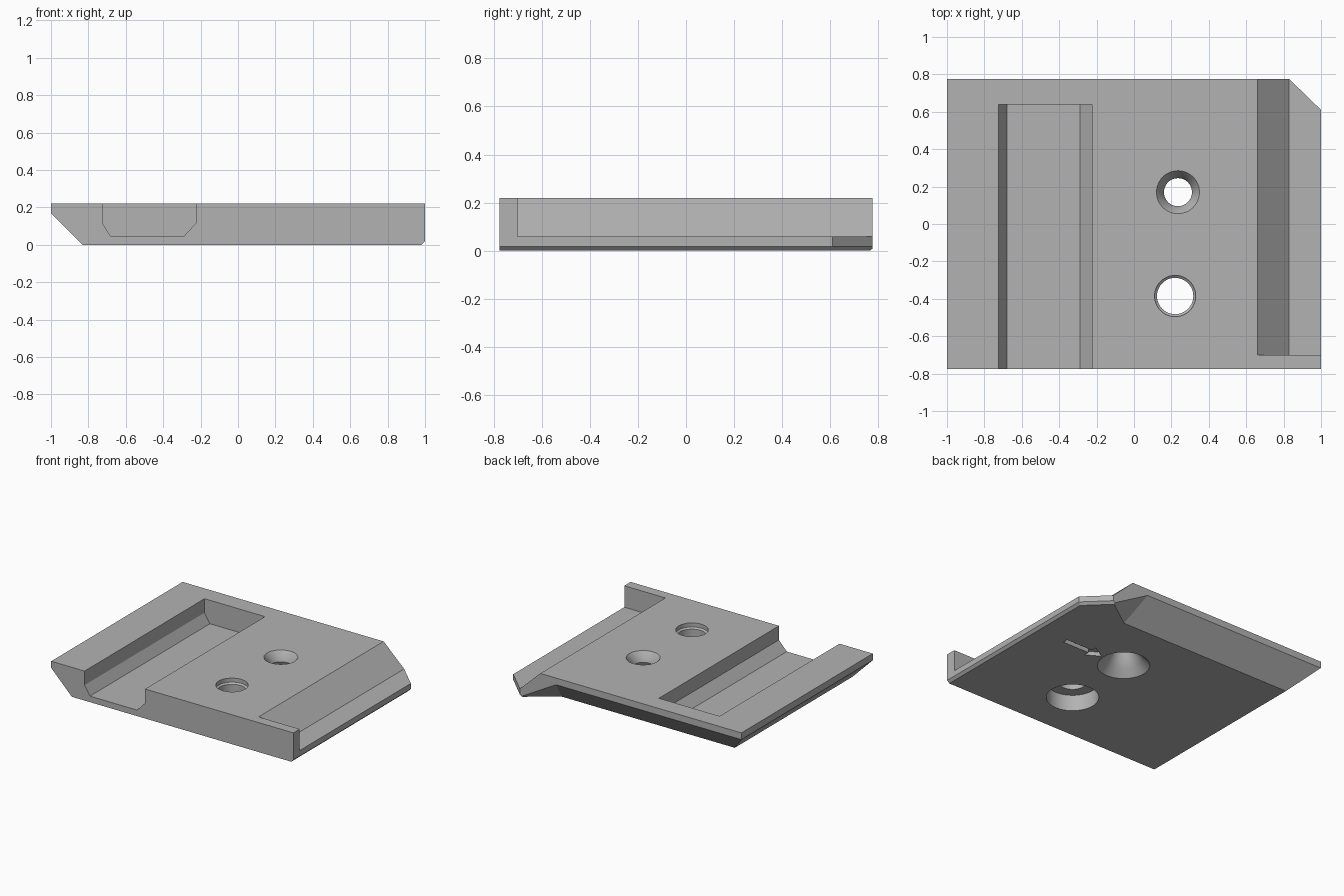
import bpy, bmesh, math
from mathutils import Vector

cube = bpy.data.objects.get("Cube")
if cube:
    bpy.data.objects.remove(cube, do_unlink=True)

TOP, HALF = 0.22, 0.775

grey = bpy.data.materials.new("plain_grey")
grey.use_nodes = True
grey.diffuse_color = (0.45, 0.45, 0.45, 1)
grey.node_tree.nodes["Principled BSDF"].inputs["Base Color"].default_value = grey.diffuse_color


def add_object(name, bm):
    bmesh.ops.recalc_face_normals(bm, faces=bm.faces)
    mesh = bpy.data.meshes.new(name)
    bm.to_mesh(mesh)
    bm.free()
    mesh.materials.append(grey)
    obj = bpy.data.objects.new(name, mesh)
    bpy.context.collection.objects.link(obj)
    return obj


def prism(points, direction):
    """Closed solid made by sweeping a polygon along a direction."""
    bm = bmesh.new()
    face = bm.faces.new([bm.verts.new(p) for p in points])
    swept = bmesh.ops.extrude_face_region(bm, geom=[face])["geom"]
    bmesh.ops.translate(bm, vec=direction, verts=[v for v in swept if isinstance(v, bmesh.types.BMVert)])
    return bm


def cut(target, name, bm):
    cutter = add_object(name, bm)
    cutter.hide_render = True
    mod = target.modifiers.new(name, "BOOLEAN")
    mod.operation, mod.solver, mod.object = "DIFFERENCE", "EXACT", cutter
    bpy.context.view_layer.objects.active = target
    bpy.ops.object.modifier_apply(modifier=name)
    bpy.data.objects.remove(cutter, do_unlink=True)


def xz_prism(profile, y0, y1):
    return prism([(x, y0, z) for x, z in profile], (0, y1 - y0, 0))


def lathe(profile, x, y, steps=48):
    """Closed solid of revolution from (radius, height) pairs."""
    bm = bmesh.new()
    rings = []
    for r, z in profile:
        rings.append([bm.verts.new((x + r * math.cos(a), y + r * math.sin(a), z))
                      for a in (2 * math.pi * i / steps for i in range(steps))])
    for low, high in zip(rings, rings[1:]):
        for i in range(steps):
            j = (i + 1) % steps
            bm.faces.new((low[i], low[j], high[j], high[i]))
    bm.faces.new(rings[0])
    bm.faces.new(rings[-1])
    return bm


# Plate outline with one clipped corner; thin chamfer under the clipped side
body = prism([(-1, -HALF, 0), (1, -HALF, 0), (1, 0.61, 0), (0.83, HALF, 0), (-1, HALF, 0)], (0, 0, TOP))
edges = [e for e in body.edges if all(v.co.z < 0.01 and v.co.x > 0.8 for v in e.verts)
         and sum(v.co.y for v in e.verts) > -0.5]
bmesh.ops.bevel(body, geom=edges, offset=0.018, segments=1, affect="EDGES")
plate = add_object("base_plate", body)

# Sloped underside along the right edge
cut(plate, "side_bevel", xz_prism([(-1.1, 0.27), (-0.73, -0.1), (-1.1, -0.1)], -1, 1))

# Sloped underside along the back edge, with a slanted end near the clipped corner
inner, upper, corner = Vector((0.60, 0.61, 0)), Vector((0.53, HALF, 0.17)), Vector((0.83, HALF, 0))
rise = (upper - inner) * 0.25
end = [inner - rise, upper + rise, corner + (corner - (inner + upper) / 2)]
cut(plate, "back_bevel", prism(end, (-2.5, 0, 0)))

# Open-ended groove with angled lower walls
groove = [(-0.725, 0.4), (-0.725, 0.115), (-0.68, 0.045), (-0.29, 0.045), (-0.225, 0.115), (-0.225, 0.4)]
cut(plate, "groove", xz_prism(groove, -1, 0.64))

# Sloped step down to the thin ledge, leaving a lip at the front
step = [(0.607, 0.27), (0.83, 0.06), (1.2, 0.06), (1.2, 0.27)]
cut(plate, "side_step", xz_prism(step, -0.70, 1))

# Flared hole, then counterbored hole
cut(plate, "flared_hole", lathe([(0.19, -0.02), (0.178, 0), (0.13, 0.05), (0.095, 0.1), (0.075, 0.15),
                                 (0.085, 0.18), (0.115, TOP), (0.125, 0.24)], 0.235, 0.17))
cut(plate, "counterbored_hole", lathe([(0.178, -0.05), (0.178, 0.12), (0.097, 0.12), (0.097, 0.18),
                                       (0.11, 0.19), (0.11, 0.3)], 0.22, -0.385))

# Shallow direction arrow cut into the underside
arrow = [(0.43, 0), (0.53, 0.06), (0.53, 0.02), (0.75, 0.02), (0.75, -0.02), (0.53, -0.02), (0.53, -0.06)]
cut(plate, "arrow_recess", prism([(x, 0.17 + y, -0.05) for x, y in arrow], (0, 0, 0.08)))

# Smooth hole walls, crisp flat edges
bpy.ops.object.select_all(action="DESELECT")
plate.select_set(True)
bpy.context.view_layer.objects.active = plate
bpy.ops.object.shade_smooth_by_angle(angle=math.radians(25))
